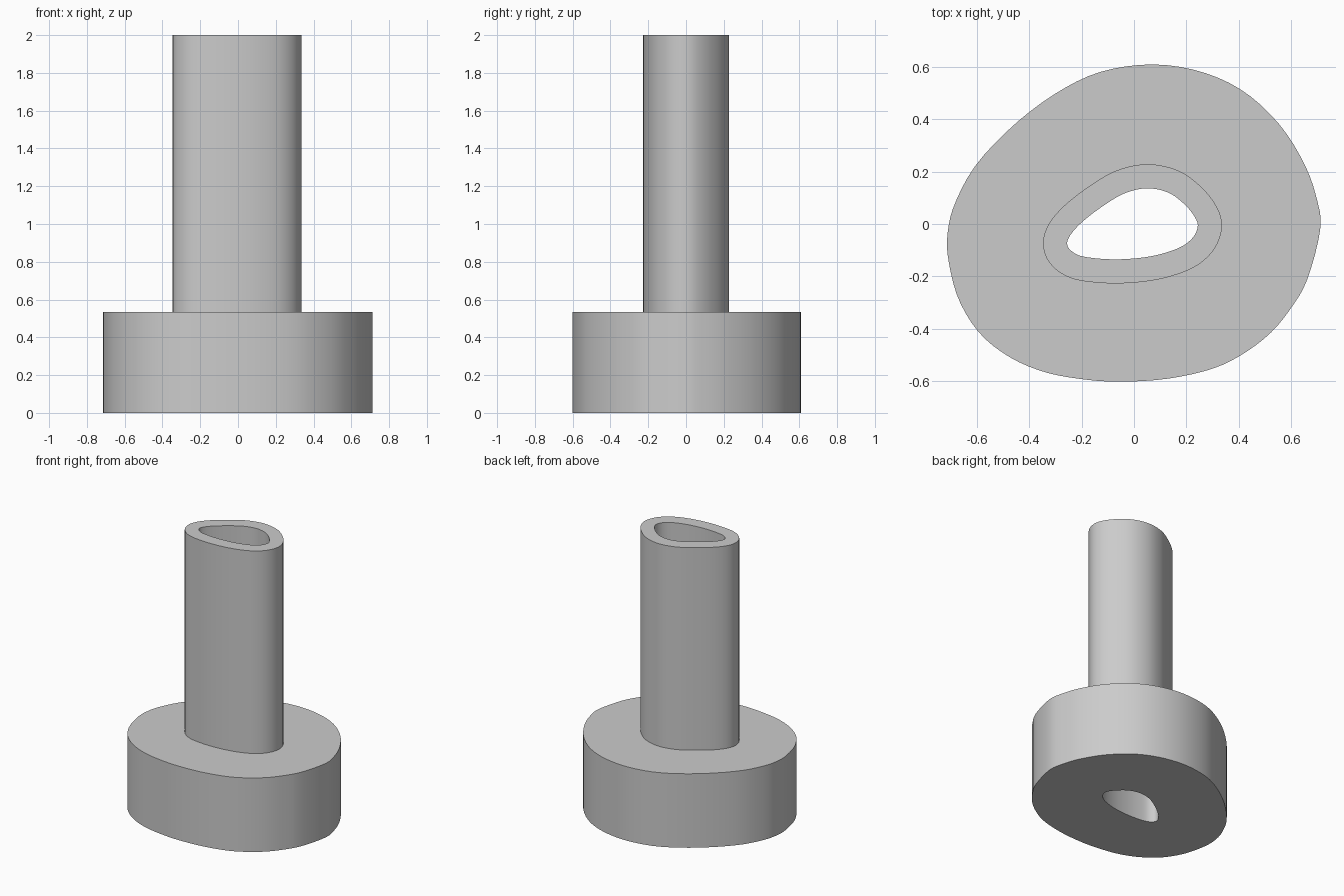
import bpy
import bmesh
from mathutils import Vector

cube = bpy.data.objects.get("Cube")
if cube:
    bpy.data.objects.remove(cube, do_unlink=True)

SIDES = 96
BASE_TOP, HEIGHT, WALL = 0.535, 2.0, 0.092

# Clockwise outlines of the bore and of the base
BORE = [(.06, .136), (.135, .118), (.195, .073), (.233, .025), (.243, -.012), (.22, -.057),
        (.165, -.094), (.06, -.124), (-.07, -.135), (-.19, -.125), (-.24, -.102),
        (-.255, -.07), (-.23, -.025), (-.17, .031), (-.075, .097), (-.01, .126)]
BASE = [(.075, .609), (.26, .58), (.42, .505), (.555, .38), (.65, .23), (.698, .095),
        (.711, -.02), (.662, -.21), (.60, -.32), (.517, -.42), (.403, -.504),
        (.285, -.557), (.117, -.592), (-.06, -.602), (-.2, -.592), (-.342, -.565),
        (-.475, -.508), (-.59, -.416), (-.67, -.286), (-.708, -.14), (-.712, -.04),
        (-.685, .075), (-.60, .23), (-.445, .39), (-.277, .512), (-.116, .584)]


def smooth_loop(points):
    """Closed spline through the points, evenly sampled."""
    pts = [Vector(p) for p in points]
    n = len(pts)
    loop = []
    for i in range(SIDES):
        u = i * n / SIDES
        k, t = int(u), u % 1
        a, b, c, d = (pts[(k + j) % n] for j in (-1, 0, 1, 2))
        loop.append(b + (c - a) * t / 2 + (2 * a - 5 * b + 4 * c - d) * t * t / 2
                    + (3 * (b - c) + d - a) * t ** 3 / 2)
    return loop


def offset_loop(loop, distance):
    """Parallel outline outside a clockwise loop."""
    result = []
    for i, p in enumerate(loop):
        t = (loop[(i + 1) % SIDES] - loop[i - 1]).normalized()
        result.append(p + Vector((-t.y, t.x)) * distance)
    return result


bore = smooth_loop(BORE)
stem = offset_loop(bore, WALL)
base = smooth_loop(BASE)

# Base, stem and through bore as one closed skin of stacked rings
section = [(base, 0), (base, BASE_TOP), (stem, BASE_TOP), (stem, HEIGHT), (bore, HEIGHT), (bore, 0)]
bm = bmesh.new()
rings = [[bm.verts.new((p.x, p.y, z)) for p in loop] for loop, z in section]
for r, ring in enumerate(rings):
    following = rings[(r + 1) % len(rings)]
    for i in range(SIDES):
        j = (i + 1) % SIDES
        bm.faces.new((ring[i], ring[j], following[j], following[i]))
bmesh.ops.recalc_face_normals(bm, faces=bm.faces)
mesh = bpy.data.meshes.new("flanged_tube")
bm.to_mesh(mesh)
bm.free()

# Plain grey
grey = bpy.data.materials.new("light grey")
grey.use_nodes = True
colour = (0.6, 0.6, 0.6, 1)
grey.diffuse_color = colour
grey.node_tree.nodes["Principled BSDF"].inputs["Base Color"].default_value = colour
mesh.materials.append(grey)

tube = bpy.data.objects.new("flanged_tube", mesh)
bpy.context.collection.objects.link(tube)
bpy.ops.object.select_all(action='DESELECT')
tube.select_set(True)
bpy.context.view_layer.objects.active = tube
bpy.ops.object.shade_smooth_by_angle(angle=0.6)
